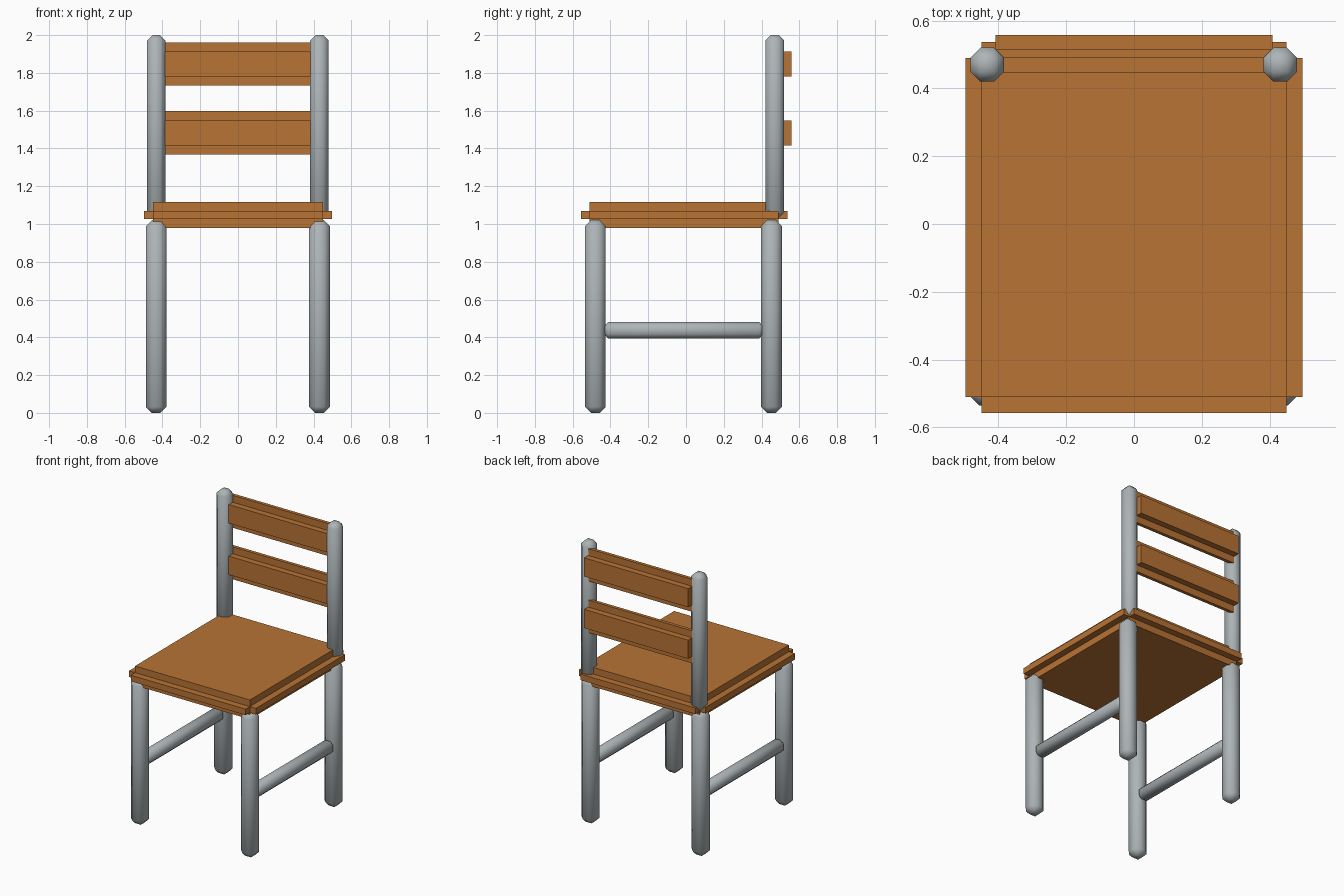
import bpy
import bmesh
from mathutils import Matrix, Vector

old = bpy.data.objects.get("Cube")
if old:
    bpy.data.objects.remove(old, do_unlink=True)


def make_material(name, rgb):
    mat = bpy.data.materials.new(name)
    mat.use_nodes = True
    mat.diffuse_color = (*rgb, 1)
    mat.node_tree.nodes["Principled BSDF"].inputs["Base Color"].default_value = (*rgb, 1)
    return mat


WOOD = make_material("orange wood", (0.48, 0.172, 0.034))
METAL = make_material("grey metal", (0.42, 0.46, 0.475))


def add_box(bm, low, high):
    """Add an axis-aligned box and return its vertices."""
    low, high = Vector(low), Vector(high)
    matrix = Matrix.Translation((low + high) / 2) @ Matrix.Diagonal((*(high - low), 1))
    return bmesh.ops.create_cube(bm, size=1, matrix=matrix)["verts"]


def finish(name, bm, mat):
    mesh = bpy.data.meshes.new(name)
    bm.to_mesh(mesh)
    bm.free()
    mesh.materials.append(mat)
    obj = bpy.data.objects.new(name, mesh)
    bpy.context.collection.objects.link(obj)
    return obj


def rod(name, center, size, bevel):
    """Square bar chamfered on every edge to an eight-sided, smooth rod."""
    bm = bmesh.new()
    half = Vector(size) / 2
    add_box(bm, Vector(center) - half, Vector(center) + half)
    bmesh.ops.bevel(bm, geom=bm.edges[:], offset=bevel, segments=1, affect="EDGES")
    for face in bm.faces:
        face.smooth = True
    return finish(name, bm, METAL)


def tongued_board(name, low, high, axis, inset, reach):
    """Board whose four rims carry a thin tongue, halfway through its thickness."""
    bm = bmesh.new()
    add_box(bm, low, high)
    for grow in range(3):
        if grow == axis:
            continue
        a, b = list(low), list(high)
        a[axis] += inset
        b[axis] -= inset
        a[grow] -= reach
        b[grow] += reach
        add_box(bm, a, b)
    return finish(name, bm, WOOD)


# Seat
tongued_board("seat", (-0.45, -0.51, 0.98), (0.45, 0.49, 1.117), 2, 0.047, 0.047)

# Backrest slats
for name, z in (("lower_back_slat", 1.482), ("upper_back_slat", 1.847)):
    tongued_board(name, (-0.408, 0.446, z - 0.066), (0.408, 0.558, z + 0.066),
                  1, 0.044, 0.049)

# Legs, back posts and side rails
for side, x in (("left", 0.431), ("right", -0.433)):
    rod(f"front_{side}_leg", (x, -0.48, 0.51), (0.11, 0.11, 1.02), 0.032)
    rod(f"rear_{side}_leg", (x, 0.453, 0.51), (0.11, 0.11, 1.02), 0.032)
    rod(f"{side}_back_post", (x, 0.47, 1.517), (0.098, 0.1, 0.966), 0.029)
    rod(f"{side}_side_rail", (x, -0.012, 0.437), (0.088, 0.85, 0.088), 0.025)
